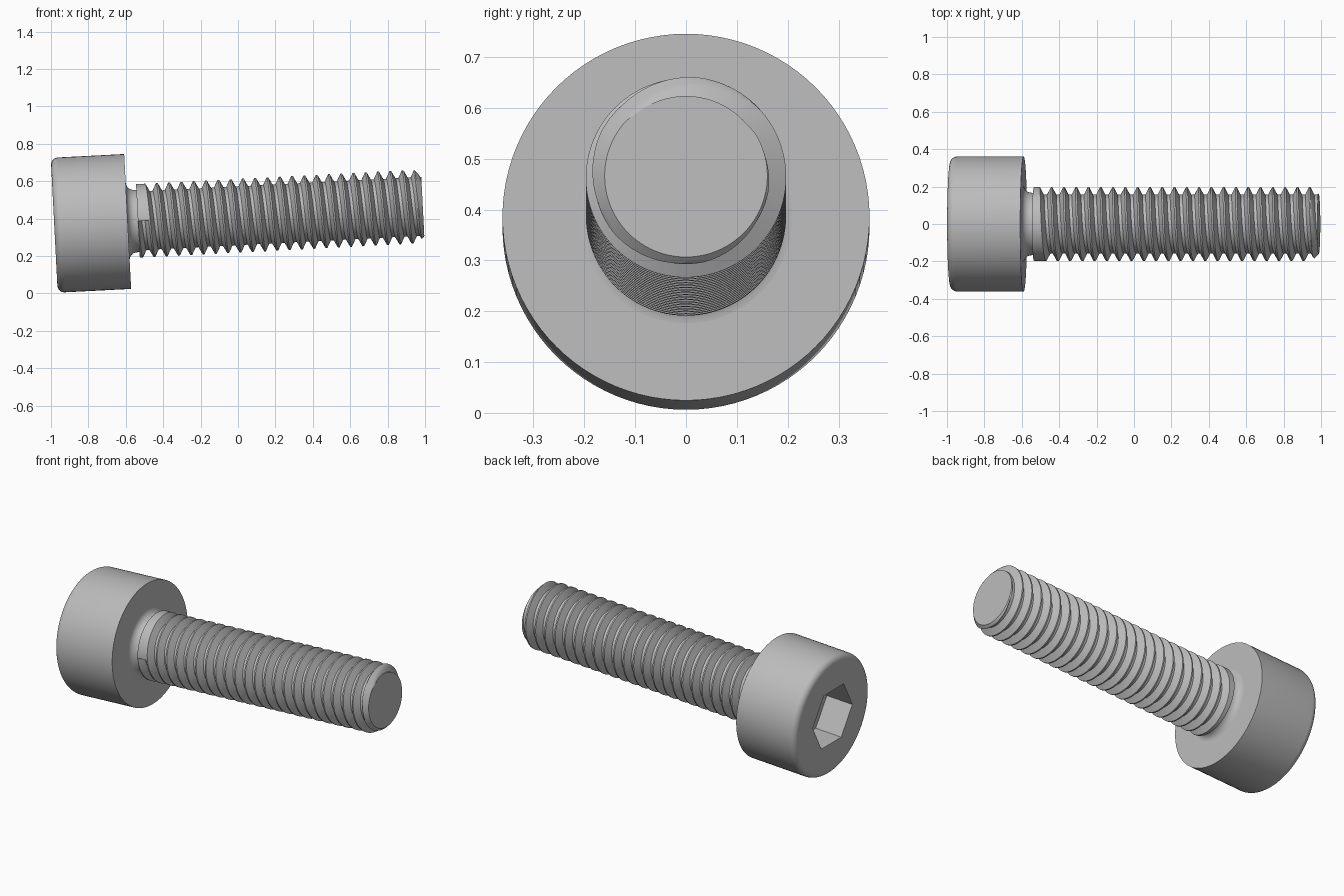
import bpy, bmesh, math
from mathutils import Matrix, Vector

if "Cube" in bpy.data.objects:
    bpy.data.objects.remove(bpy.data.objects["Cube"])

SEG = 96                     # facets around the axis
R, MINOR = 0.197, 0.157      # thread major and minor radius
PITCH, STEPS = 0.0658, 16    # thread pitch and rows per pitch
START, END = 0.055, 1.58     # threaded length, measured from the head underside
CHAMFER_R = 0.16
TILT = Matrix.Translation((-0.59, 0, 0.385)) @ Matrix.Rotation(-math.radians(2.95), 4, 'Y')

steel = bpy.data.materials.new("steel_grey")
steel.use_nodes = True
steel.diffuse_color = (0.5, 0.5, 0.5, 1)
steel.node_tree.nodes["Principled BSDF"].inputs["Base Color"].default_value = (0.5, 0.5, 0.5, 1)


def point(s, r, a):
    return Vector((s, r * math.cos(a), r * math.sin(a)))


def finish(bm, name):
    bmesh.ops.remove_doubles(bm, verts=bm.verts, dist=1e-5)
    rims = [e for e in bm.edges if e.is_boundary]
    if rims:
        bmesh.ops.holes_fill(bm, edges=rims, sides=0)
    bmesh.ops.recalc_face_normals(bm, faces=bm.faces)
    mesh = bpy.data.meshes.new(name)
    bm.to_mesh(mesh)
    bm.free()
    mesh.materials.append(steel)
    obj = bpy.data.objects.new(name, mesh)
    bpy.context.collection.objects.link(obj)
    obj.matrix_world = TILT
    bpy.ops.object.select_all(action='DESELECT')
    obj.select_set(True)
    bpy.context.view_layer.objects.active = obj
    bpy.ops.object.shade_smooth_by_angle(angle=math.radians(25))


def lathe(name, rings):
    """Skin rings of (position, radius); a radius may be a function of angle."""
    bm = bmesh.new()
    loops = []
    for s, r in rings:
        angles = [2 * math.pi * j / SEG for j in range(SEG)]
        loops.append([bm.verts.new(point(s, r(a) if callable(r) else r, a)) for a in angles])
    for p, q in zip(loops, loops[1:]):
        for j in range(SEG):
            k = (j + 1) % SEG
            bm.faces.new((p[j], p[k], q[k], q[j]))
    finish(bm, name)


def hexagon(a):
    return 0.164 / math.cos(a % (math.pi / 3) - math.pi / 6)


# Head: flat underside, rounded outer rim, hexagonal socket
HEAD_L, HEAD_R, ROUND = 0.393, 0.361, 0.038
rim = []
for i in range(9):
    t = math.pi / 2 * i / 8
    rim.append((-HEAD_L + ROUND * (1 - math.sin(t)), HEAD_R - ROUND * (1 - math.cos(t))))
lathe("socket_head", [(0, HEAD_R)] + rim + [(-HEAD_L, hexagon), (-HEAD_L + 0.171, hexagon)])

# Neck: concave fillet under the head
FILLET = 0.042
neck = []
for i in range(9):
    t = math.pi / 2 * i / 8
    neck.append((FILLET * (1 - math.cos(t)), 0.167 + FILLET * (1 - math.sin(t))))
lathe("neck_fillet", neck + [(START + 0.002, 0.167)])


# Shank: a helical grid whose groove opens abruptly on the front side
def thread_radius(s, turn):
    u = (s - 0.084) / PITCH - turn
    n = math.floor(u + 0.5)
    depth = 0
    if n >= 0:
        depth = min(1, max(0, (0.4375 - abs(u - n)) / 0.3125))
    return min(R - (R - MINOR) * depth, CHAMFER_R + END - s)


bm = bmesh.new()
first, last = -2 * STEPS, int(END / PITCH + 1) * STEPS
columns = []
for j in range(SEG + 1):
    turn = j / SEG
    column = []
    for k in range(first, last + 1):
        s = min(END, max(START, 0.084 + PITCH * (k / STEPS + turn)))
        column.append(bm.verts.new(point(s, thread_radius(s, turn), math.pi + 2 * math.pi * turn)))
    columns.append(column)
columns.append(columns[0][STEPS:])
for p, q in zip(columns, columns[1:]):
    for k in range(min(len(p), len(q)) - 1):
        bm.faces.new((p[k], p[k + 1], q[k + 1], q[k]))
finish(bm, "threaded_shank")
